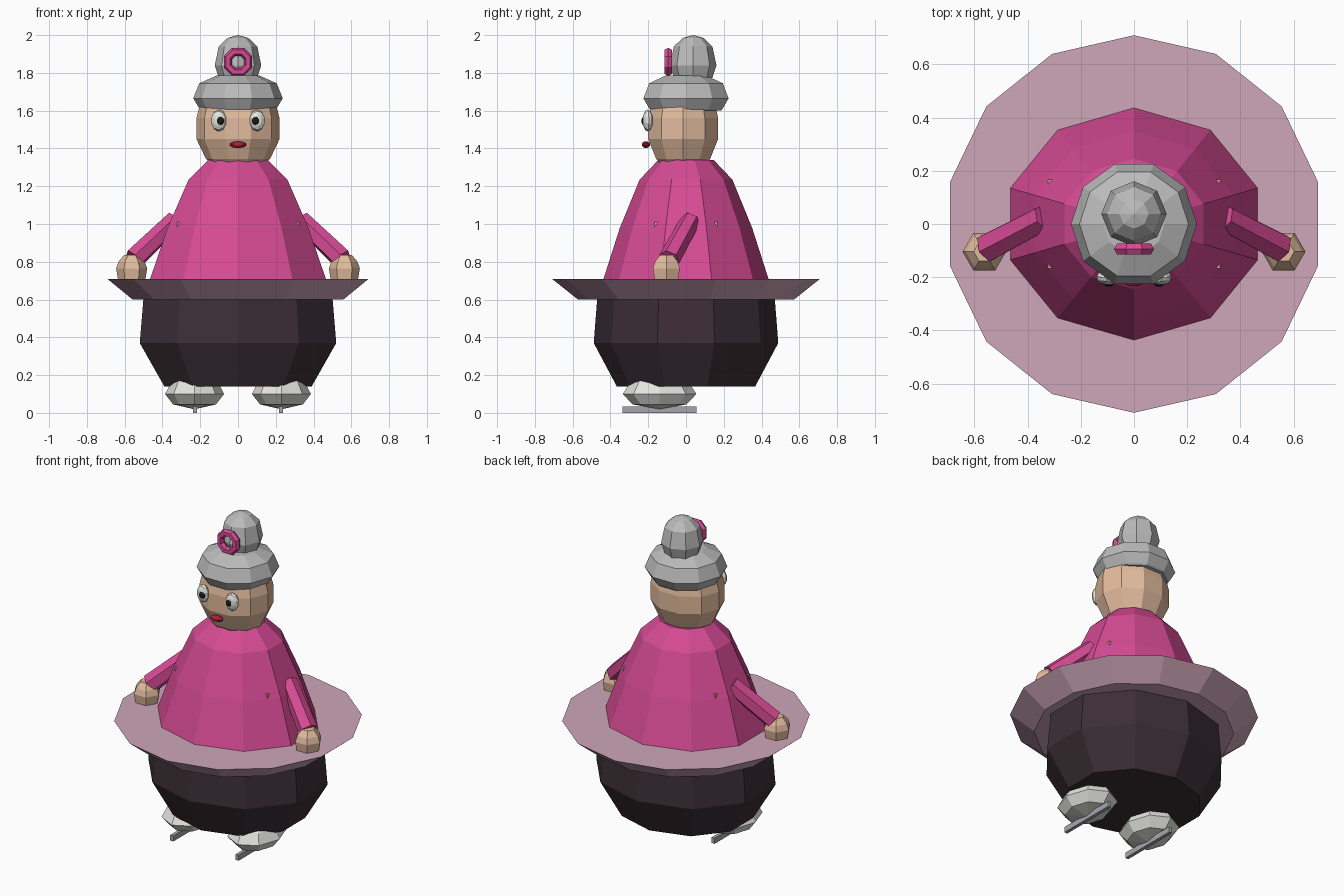
import bpy, bmesh
from math import sin, cos, pi
from mathutils import Vector, Matrix

if "Cube" in bpy.data.objects:
    bpy.data.objects.remove(bpy.data.objects["Cube"])


def material(name, rgb):
    m = bpy.data.materials.new(name)
    m.diffuse_color = (*rgb, 1)
    m.use_nodes = True
    m.node_tree.nodes["Principled BSDF"].inputs["Base Color"].default_value = m.diffuse_color
    return m


PINK = material("pink", (0.68, 0.07, 0.30))
DARK = material("dark", (0.045, 0.028, 0.036))
PALE = material("pale_pink", (0.62, 0.38, 0.48))
SKIN = material("skin", (0.76, 0.50, 0.34))
HAIR = material("hair_grey", (0.5, 0.5, 0.5))
WHITE = material("white", (0.78, 0.78, 0.74))
BLACK = material("black", (0.01, 0.01, 0.01))
RED = material("red", (0.45, 0.015, 0.04))
STEEL = material("steel", (0.38, 0.39, 0.43))


def finish(name, bm, mat):
    bmesh.ops.recalc_face_normals(bm, faces=bm.faces)
    me = bpy.data.meshes.new(name)
    bm.to_mesh(me)
    bm.free()
    me.materials.append(mat)
    ob = bpy.data.objects.new(name, me)
    bpy.context.collection.objects.link(ob)
    return ob


def lathe(name, profile, n, mat, center=(0, 0), scale=(1, 1), phase=0.0):
    """Capped elliptical lathe from (radius, z) points."""
    bm = bmesh.new()
    rings = []
    for r, z in profile:
        rings.append([bm.verts.new((center[0] + r * scale[0] * cos(phase + 2 * pi * i / n),
                                    center[1] + r * scale[1] * sin(phase + 2 * pi * i / n), z))
                      for i in range(n)])
    for a, b in zip(rings, rings[1:]):
        for i in range(n):
            j = (i + 1) % n
            bm.faces.new((a[i], a[j], b[j], b[i]))
    bm.faces.new(rings[0][::-1])
    bm.faces.new(rings[-1])
    return finish(name, bm, mat)


def box(name, lo, hi, mat):
    lo, hi = Vector(lo), Vector(hi)
    bm = bmesh.new()
    bmesh.ops.create_cube(bm, size=1, matrix=Matrix.Translation((lo + hi) / 2)
                          @ Matrix.Diagonal((*(hi - lo), 1)))
    return finish(name, bm, mat)


def ball(name, center, radii, mat, turn=0.0, u=10, v=6):
    bm = bmesh.new()
    bmesh.ops.create_uvsphere(bm, u_segments=u, v_segments=v, radius=1,
                              matrix=Matrix.Translation(center) @ Matrix.Rotation(turn, 4, 'Z')
                              @ Matrix.Diagonal((*radii, 1)) @ Matrix.Rotation(pi / 2, 4, 'X'))
    return finish(name, bm, mat)


def limb(name, a, b, r1, r2, n, mat):
    a, b = Vector(a), Vector(b)
    d = b - a
    bm = bmesh.new()
    bmesh.ops.create_cone(bm, cap_ends=True, segments=n, radius1=r1, radius2=r2, depth=d.length,
                          matrix=Matrix.Translation((a + b) / 2)
                          @ d.to_track_quat('Z', 'Y').to_matrix().to_4x4())
    return finish(name, bm, mat)


# Skirt, flared ring and blouse
OVAL = (1, 0.893)
lathe("skirt", [(0.41, 0.14), (0.547, 0.37), (0.526, 0.61)], 10, DARK, scale=OVAL, phase=pi / 2)
lathe("waist_ring", [(0.572, 0.60), (0.71, 0.71)], 14, PALE, phase=pi / 2)
lathe("blouse", [(0.50, 0.66), (0.489, 0.71), (0.392, 0.98), (0.275, 1.235), (0.163, 1.34)],
      10, PINK, scale=OVAL, phase=pi / 2)
box("inner_torso", (-0.324, -0.168, 0.75), (0.324, 0.168, 1.01), SKIN)

# Head, hair and bun
lathe("head", [(0.15, 1.325), (0.17, 1.345), (0.22, 1.45), (0.22, 1.56), (0.20, 1.64)],
      10, SKIN, center=(0, -0.015), scale=(1, 0.885))
lathe("hair", [(0.195, 1.60), (0.204, 1.61), (0.237, 1.665), (0.205, 1.745), (0.115, 1.785)], 10, HAIR)
lathe("hair_bun", [(0.10, 1.77), (0.123, 1.84), (0.102, 1.94), (0.055, 1.985), (0.002, 2.0)],
      8, HAIR, center=(0, 0.038))

# Flower ring on the bun
bm = bmesh.new()
rings = []
for i in range(8):
    t = 2 * pi * (i + 0.5) / 8
    rings.append([bm.verts.new(((0.058 + 0.023 * cos(p)) * cos(t), -0.094 + 0.023 * sin(p),
                                1.858 + (0.058 + 0.023 * cos(p)) * sin(t)))
                  for p in (2 * pi * k / 6 for k in range(6))])
for i in range(8):
    a, b = rings[i], rings[(i + 1) % 8]
    for k in range(6):
        bm.faces.new((a[k], a[(k + 1) % 6], b[(k + 1) % 6], b[k]))
finish("hair_flower", bm, PINK)

# Mouth
ball("mouth", (0, -0.212, 1.42), (0.045, 0.022, 0.018), RED)

# Mirrored parts
for s, side in ((-1, "left"), (1, "right")):
    ball(f"{side}_eye", (s * 0.102, -0.203, 1.548), (0.041, 0.027, 0.058), WHITE, turn=s * 0.15)
    ball(f"{side}_pupil", (s * 0.094, -0.222, 1.546), (0.021, 0.014, 0.024), BLACK)
    limb(f"{side}_sleeve", (s * 0.335, 0.025, 1.02), (s * 0.55, -0.088, 0.815), 0.052, 0.058, 6, PINK)
    lathe(f"{side}_hand", [(0.06, 0.69), (0.073, 0.71), (0.082, 0.765), (0.07, 0.80), (0.04, 0.835)],
          6, SKIN, center=(s * 0.563, -0.104), scale=(1, 1))
    lathe(f"{side}_shoe", [(0.03, 0.02), (0.73, 0.045), (1.0, 0.10), (0.8, 0.16), (0.4, 0.21)],
          8, WHITE, center=(s * 0.23, -0.14), scale=(0.156, 0.195))
    box(f"{side}_blade", (s * 0.228 - 0.011, -0.335, 0), (s * 0.228 + 0.011, 0.055, 0.035), STEEL)
